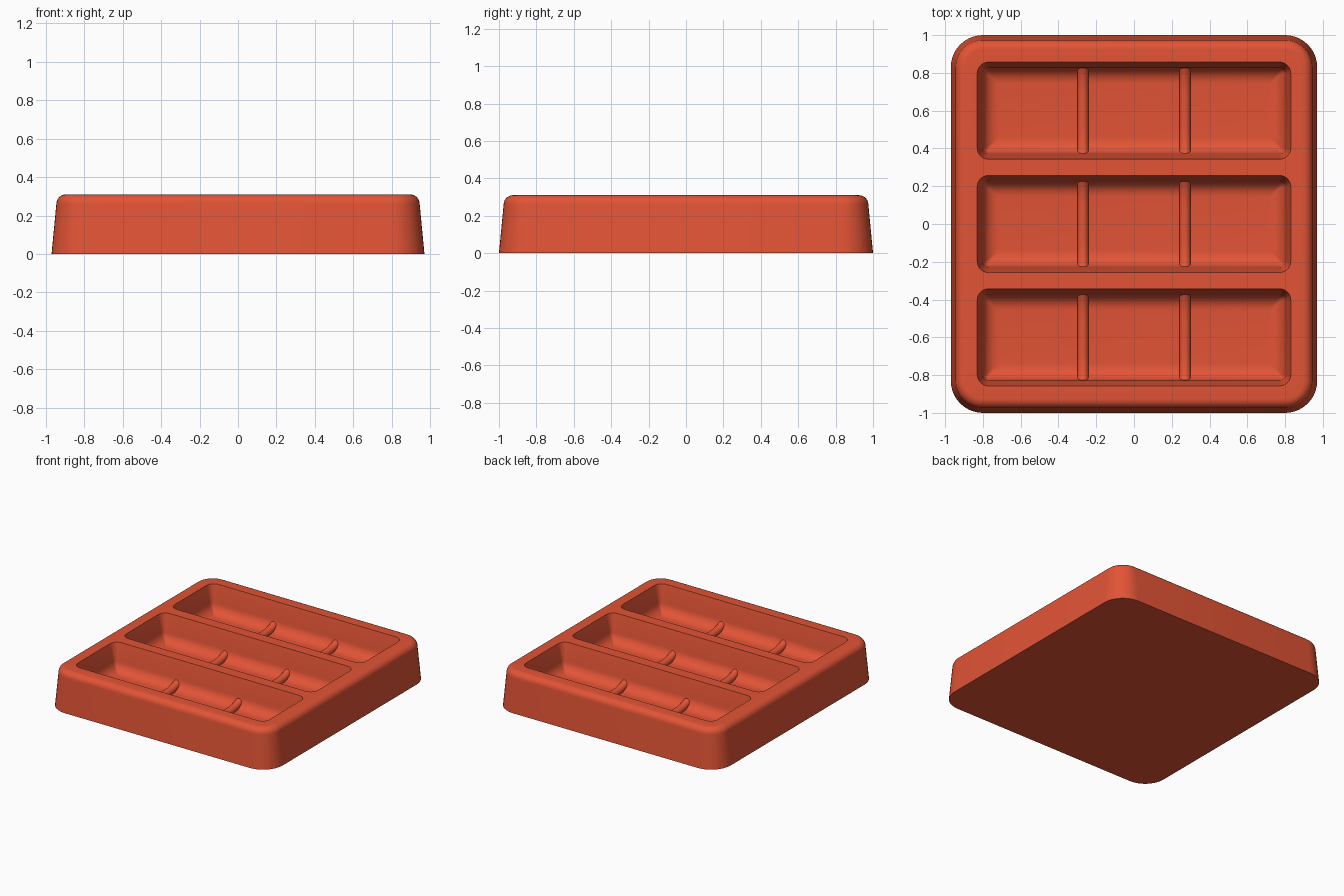
import bpy, bmesh, math

cube = bpy.data.objects.get("Cube")
if cube:
    bpy.data.objects.remove(cube, do_unlink=True)

# Single material for the whole tray
red = bpy.data.materials.new("warm_red")
red.use_nodes = True
red.diffuse_color = (0.76, 0.088, 0.036, 1)
red.node_tree.nodes["Principled BSDF"].inputs["Base Color"].default_value = red.diffuse_color

HEIGHT, FLOOR = 0.31, 0.10
ROWS = (-0.6, 0.0, 0.6)
POCKET_X, POCKET_Y = 0.83, 0.257
COVE = 0.085


def rounded_ring(bm, cy, hx, hy, r, z, steps=10):
    """Loop of vertices around a rounded rectangle."""
    verts = []
    for i, (sx, sy) in enumerate(((1, 1), (-1, 1), (-1, -1), (1, -1))):
        for k in range(steps + 1):
            a = math.pi / 2 * (i + k / steps)
            verts.append(bm.verts.new((sx * (hx - r) + r * math.cos(a),
                                       cy + sy * (hy - r) + r * math.sin(a), z)))
    return verts


def bridge(bm, a, b):
    n = len(a)
    for i in range(n):
        j = (i + 1) % n
        bm.faces.new((a[i], a[j], b[j], b[i]))


def loft(bm, cy, hx, hy, r, sections):
    """Skin through (inset, z) sections of a rounded rectangle."""
    rings = [rounded_ring(bm, cy, hx - d, hy - d, max(r - d, 0.012), z) for d, z in sections]
    for a, b in zip(rings, rings[1:]):
        bridge(bm, a, b)
    return rings


def fillet(d, z, r, rising):
    """Quarter round, from a wall inward to a level surface."""
    s = 1 if rising else -1
    return [(d + r * (1 - math.cos(t)), z + s * r * math.sin(t))
            for t in (math.pi / 2 * k / 8 for k in range(9))]


def finish(bm, name):
    bmesh.ops.recalc_face_normals(bm, faces=bm.faces)
    mesh = bpy.data.meshes.new(name)
    bm.to_mesh(mesh)
    bm.free()
    mesh.materials.append(red)
    obj = bpy.data.objects.new(name, mesh)
    bpy.context.collection.objects.link(obj)
    bpy.ops.object.select_all(action='DESELECT')
    obj.select_set(True)
    bpy.context.view_layer.objects.active = obj
    bpy.ops.object.shade_smooth_by_angle(angle=math.radians(35))


def ring_edges(bm, ring):
    return [bm.edges.get((ring[i], ring[i - 1])) for i in range(len(ring))]


# Tray body: drafted outer wall with a rounded top edge
bm = bmesh.new()
outer = loft(bm, 0, 0.97, 1.0, 0.17, [(0, 0)] + fillet(0.025, HEIGHT - 0.05, 0.05, True))
bm.faces.new(outer[0])
border = ring_edges(bm, outer[-1])

# Three long pockets with sloped walls and broad coves down to the floor
for cy in ROWS:
    pocket = loft(bm, cy, POCKET_X, POCKET_Y, 0.06,
                  [(0, HEIGHT)] + fillet(0.028, FLOOR + COVE, COVE, False))
    bm.faces.new(pocket[-1])
    border += ring_edges(bm, pocket[0])

# Flat rim around the pockets
bmesh.ops.triangle_fill(bm, edges=border, use_beauty=True, normal=(0, 0, 1))
finish(bm, "tray_body")


def make_rib(name, cx, cy, half=0.03, reach=0.232, steps=24):
    """Low rounded divider that curls up where it meets the walls."""
    bm = bmesh.new()
    loops = []
    for k in range(steps + 1):
        y = reach * (2 * k / steps - 1)
        crest = FLOOR + 0.035 + 0.032 * (y / reach) ** 4
        arc = [(half * math.cos(math.pi * t / 10),
                crest - half + half * math.sin(math.pi * t / 10)) for t in range(11)]
        section = [(half, FLOOR - 0.02)] + arc + [(-half, FLOOR - 0.02)]
        loops.append([bm.verts.new((cx + x, cy + y, z)) for x, z in section])
    for a, b in zip(loops, loops[1:]):
        bridge(bm, a, b)
    bm.faces.new(loops[0])
    bm.faces.new(loops[-1])
    finish(bm, name)


# Two ribs in every pocket
for row, cy in zip(("front", "middle", "back"), ROWS):
    for side, cx in (("right", -0.27), ("left", 0.27)):
        make_rib(f"{row}_{side}_rib", cx, cy)
